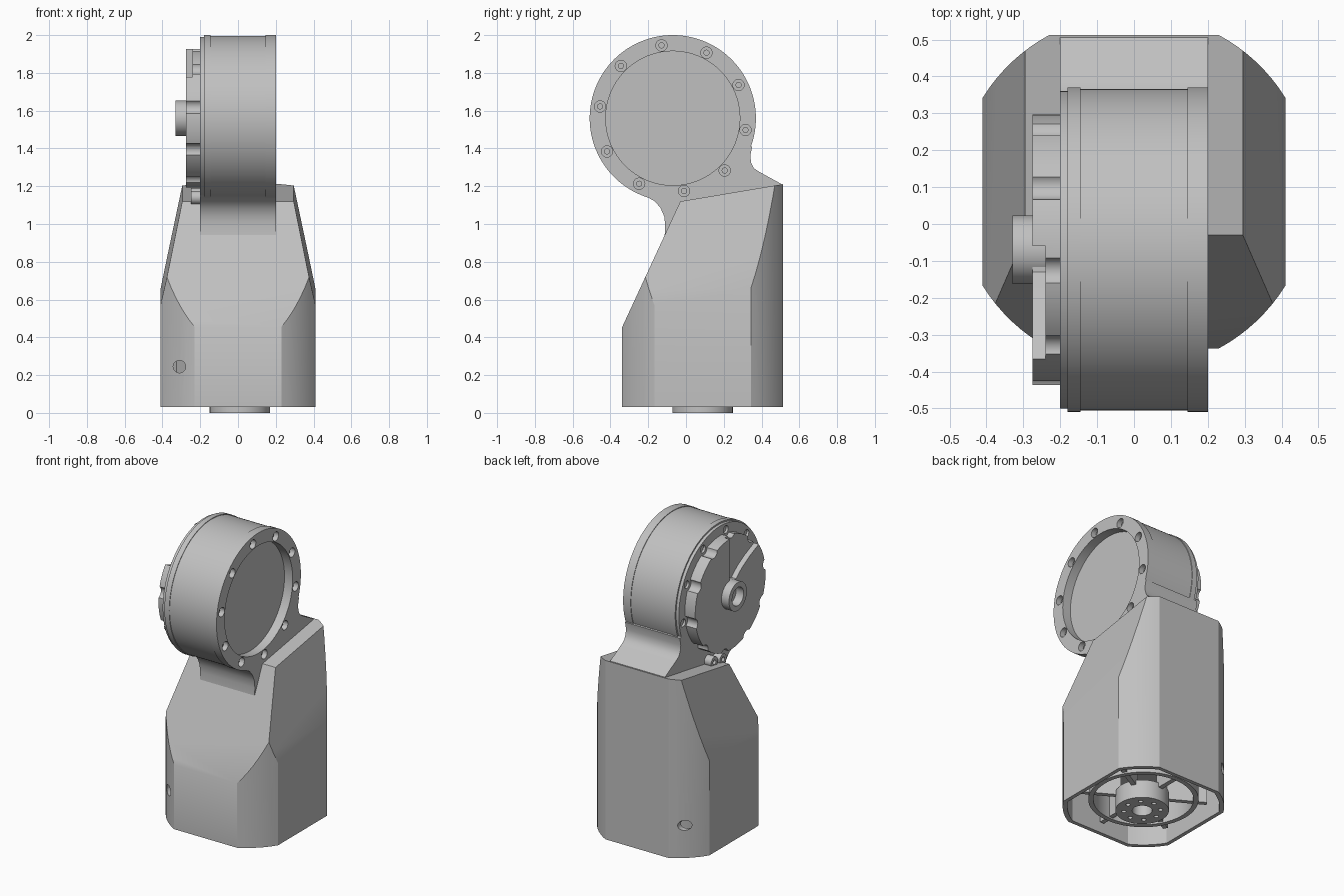
import bpy, bmesh
from math import sin, cos, pi, radians, acos, asin
from mathutils import Vector

if "Cube" in bpy.data.objects:
    bpy.data.objects.remove(bpy.data.objects["Cube"], do_unlink=True)

grey = bpy.data.materials.new("light_grey")
grey.use_nodes = True
COLOUR = (0.53, 0.53, 0.53, 1)
grey.diffuse_color = COLOUR
grey.node_tree.nodes["Principled BSDF"].inputs["Base Color"].default_value = COLOUR

DRUM = (-0.07, 1.56)      # drum axis in (y, z)
BASE = (0.0, 0.0875)      # body centre in (x, y)


def place(axis, a, b, h):
    return {"x": (h, a, b), "y": (a, h, b), "z": (a, b, h)}[axis]


def prism(name, pts, axis, lo, hi):
    """Extrude a flat outline along an axis."""
    bm = bmesh.new()
    face = bm.faces.new([bm.verts.new(place(axis, a, b, lo)) for a, b in pts])
    res = bmesh.ops.extrude_face_region(bm, geom=[face])
    verts = [v for v in res["geom"] if isinstance(v, bmesh.types.BMVert)]
    bmesh.ops.translate(bm, verts=verts, vec=place(axis, 0, 0, hi - lo))
    bmesh.ops.recalc_face_normals(bm, faces=bm.faces)
    mesh = bpy.data.meshes.new(name)
    bm.to_mesh(mesh)
    bm.free()
    mesh.materials.append(grey)
    obj = bpy.data.objects.new(name, mesh)
    bpy.context.collection.objects.link(obj)
    return obj


def circle(c, r, n=96):
    return [(c[0] + r * cos(2 * pi * i / n), c[1] + r * sin(2 * pi * i / n)) for i in range(n)]


def disc(name, c, r, axis, lo, hi, n=96):
    return prism(name, circle(c, r, n), axis, lo, hi)


def polar(c, r, deg):
    return (c[0] + r * cos(radians(deg)), c[1] + r * sin(radians(deg)))


def cut(target, *cutters):
    for cutter in cutters:
        mod = target.modifiers.new("cut", "BOOLEAN")
        mod.operation = "DIFFERENCE"
        mod.solver = "EXACT"
        mod.object = cutter
        bpy.context.view_layer.objects.active = target
        bpy.ops.object.modifier_apply(modifier=mod.name)
        bpy.data.objects.remove(cutter, do_unlink=True)


def plan(hx, hy, r):
    """Rectangle whose corners are trimmed by a circle."""
    pts = []
    a0, a1 = acos(hx / r), asin(hy / r)
    for q in range(4):
        for i in range(9):
            t = a0 + (a1 - a0) * i / 8
            if q % 2:
                t = pi / 2 - t + pi / 2 * q
                t = pi * (q + 1) / 2 - (a0 + (a1 - a0) * (8 - i) / 8)
            else:
                t += pi / 2 * q
            pts.append((BASE[0] + r * cos(t), BASE[1] + r * sin(t)))
    return pts


def slice_off(obj, point, normal):
    bm = bmesh.new()
    bm.from_mesh(obj.data)
    res = bmesh.ops.bisect_plane(bm, geom=bm.verts[:] + bm.edges[:] + bm.faces[:],
                                 plane_co=point, plane_no=normal, clear_outer=True)
    rim = [e for e in res["geom_cut"] if isinstance(e, bmesh.types.BMEdge)]
    bmesh.ops.edgeloop_fill(bm, edges=rim)
    bmesh.ops.recalc_face_normals(bm, faces=bm.faces)
    bm.to_mesh(obj.data)
    bm.free()


# Body: trimmed block with sloping front, top and sides
body = prism("body", plan(0.41, 0.425, 0.483), "z", 0.03, 1.4)
slice_off(body, (0, -0.34, 0.45), (0, -0.67, 0.31))
slice_off(body, (0, -0.03, 1.12), (0, -0.167, 1))
for s in (-1, 1):
    along = Vector((0, 1, 0.167))
    down = Vector((s * 0.115, 0, -0.525))
    normal = along.cross(down)
    normal *= s if normal.x * s * s > 0 else -s
    slice_off(body, (s * 0.295, -0.03, 1.12), normal)

# Hollow underside and side screw holes
cut(body, prism("cavity", plan(0.385, 0.4, 0.455), "z", 0, 0.3),
    disc("screw_hole_front", (-0.31, 0.245), 0.033, "y", -0.4, -0.15, 32),
    disc("screw_hole_back", (-0.31, 0.245), 0.033, "y", 0.3, 0.6, 32))

# Mounting flange and ribs in the underside
FLANGE = (0.01, 0.0875)
flange = disc("base_flange", FLANGE, 0.16, "z", 0, 0.12)
cut(flange, disc("bore", FLANGE, 0.06, "z", -0.1, 0.09, 32),
    *[disc("bolt", polar(FLANGE, 0.11, 45 * k), 0.014, "z", -0.1, 0.05, 16) for k in range(8)])
ring = disc("base_ring", BASE, 0.33, "z", 0.08, 0.3)
cut(ring, disc("ring_bore", BASE, 0.3, "z", 0, 0.24))
for k in range(6):
    u, v = Vector(polar((0, 0), 1, 60 * k + 30)), Vector(polar((0, 0), 1, 60 * k + 120))
    c = Vector(BASE)
    quad = [c + u * r + v * w for r, w in ((0.14, -0.015), (0.385, -0.015), (0.385, 0.015), (0.14, 0.015))]
    prism("base_rib", quad, "z", 0.09, 0.3)

# Neck joining the body to the drum
neck = prism("neck", [(0.505, 1.212), (0.39, 1.275), (0.36, 1.295), (0.345, 1.325), (0.34, 1.36),
                      (0.35, 1.41), (0.2, 1.45), (-0.1, 1.3), (-0.21, 1.145), (-0.165, 1.12),
                      (-0.135, 1.085), (-0.115, 1.04), (-0.11, 0.99), (-0.113, 0.94),
                      (0, 0.9), (0.5, 0.9)], "x", -0.2, 0.2)

# Drum: barrel with a slightly larger flange at each end
BOLTS = [26.8 + 36 * k for k in range(10)]
barrel = disc("drum_barrel", DRUM, 0.436, "x", -0.15, 0.15, 128)
front = disc("drum_flange_left", DRUM, 0.44, "x", 0.145, 0.2, 128)
rear = disc("drum_flange_right", DRUM, 0.44, "x", -0.18, -0.145, 128)
plate = disc("drum_end_plate", DRUM, 0.43, "x", -0.2, -0.18, 128)
for part in (barrel, front, neck):
    cut(part, disc("recess", DRUM, 0.355, "x", 0.14, 0.3))
for d in BOLTS:
    p = polar(DRUM, 0.39, d)
    for part in (front, neck):
        cut(part, disc("counterbore", p, 0.03, "x", 0.165, 0.3, 24))
    cut(plate, disc("bolt_pocket", p, 0.025, "x", -0.3, -0.185, 24))
    disc("bolt_head", p, 0.016, "x", 0.14, 0.175, 16)

# Drum cover with notched rim and a sunken sector
cover = disc("drum_cover", DRUM, 0.367, "x", -0.275, -0.195, 128)
cut(cover, prism("sector", [(-0.06, 1.64), (-0.06, 2), (-0.5, 2), (-0.45, 1.81), (-0.36, 1.775),
                            (-0.27, 1.735), (-0.19, 1.69), (-0.13, 1.64)], "x", -0.3, -0.24))
cut(cover, *[disc("notch", polar(DRUM, 0.385, d), 0.04, "x", -0.4, -0.1, 24) for d in BOLTS])

# Shaft hub in the cover
hub = disc("shaft_hub", DRUM, 0.093, "x", -0.33, -0.22, 64)
cut(hub, disc("shaft_bore", DRUM, 0.06, "x", -0.4, -0.26, 48))

# Cable lugs below the cover
for y, z in ((-0.03, 1.14), (0.06, 1.155)):
    lug = disc("cable_lug", (y, z), 0.035, "x", -0.25, -0.19, 24)
    cut(lug, disc("lug_bore", (y, z), 0.015, "x", -0.3, -0.21, 16))

# Smooth curved surfaces, keep sharp edges
bpy.ops.object.select_all(action="DESELECT")
for obj in bpy.context.collection.objects:
    if obj.type == "MESH":
        obj.select_set(True)
        bpy.context.view_layer.objects.active = obj
bpy.ops.object.shade_smooth_by_angle(angle=radians(30))
